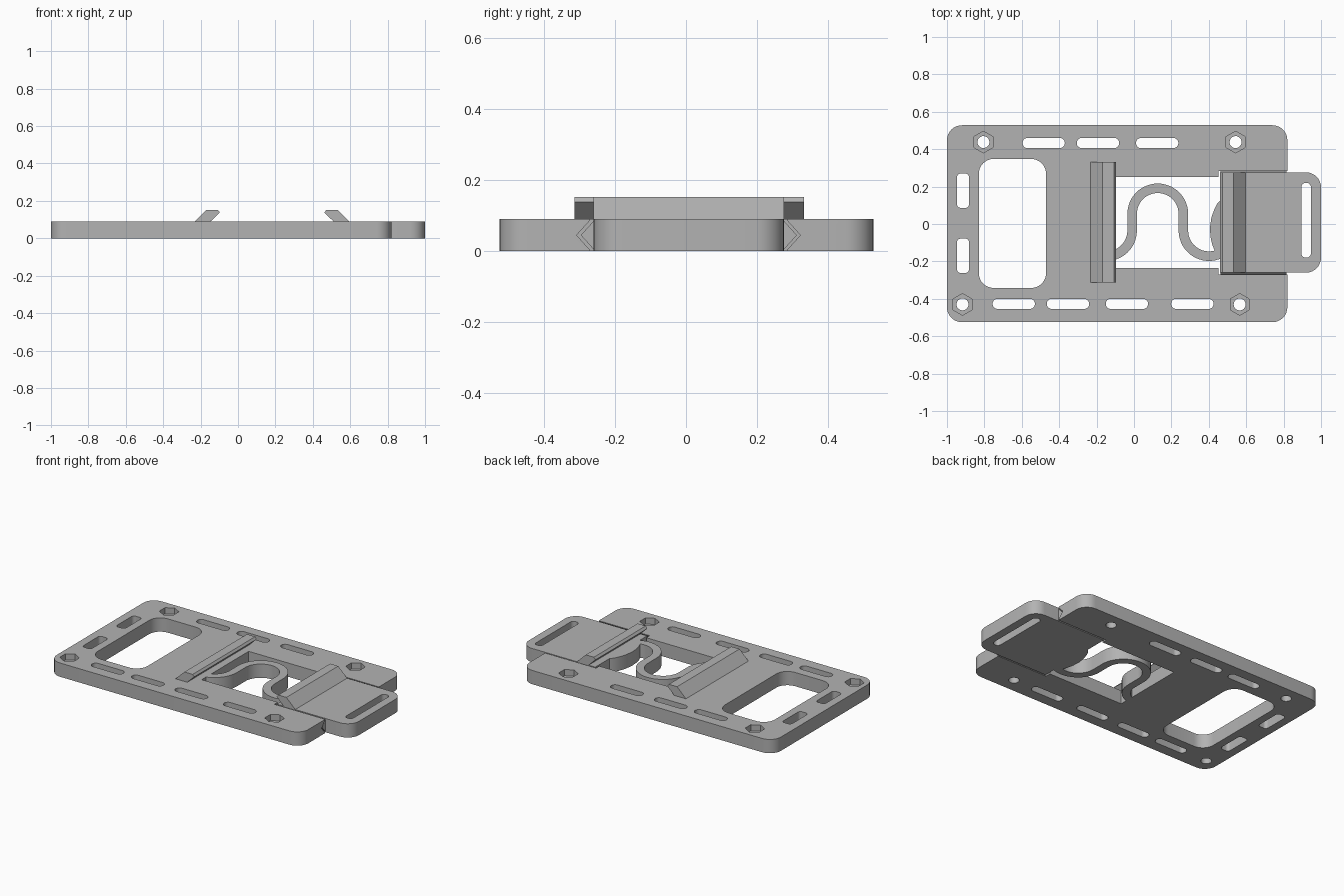
import bpy, bmesh
from math import cos, sin, radians, pi
from mathutils import Vector

cube = bpy.data.objects.get("Cube")
if cube:
    bpy.data.objects.remove(cube, do_unlink=True)

T = 0.09  # plate thickness

grey = bpy.data.materials.new("plain grey")
grey.use_nodes = True
grey.diffuse_color = (0.45, 0.45, 0.45, 1)
grey.node_tree.nodes["Principled BSDF"].inputs["Base Color"].default_value = (0.45, 0.45, 0.45, 1)


def arc(cx, cy, r, a0, a1, n=8):
    """Points on an arc, angles in degrees."""
    return [(cx + r * cos(radians(a0 + (a1 - a0) * i / n)),
             cy + r * sin(radians(a0 + (a1 - a0) * i / n))) for i in range(n + 1)]


def rounded(x0, x1, y0, y1, r_left, r_right):
    """Rectangle outline with its own corner radius at each end."""
    pts = []
    for x, y, sx, sy, r, a in ((x0, y0, 1, 1, r_left, 180), (x1, y0, -1, 1, r_right, 270),
                               (x1, y1, -1, -1, r_right, 0), (x0, y1, 1, -1, r_left, 90)):
        pts += arc(x + sx * r, y + sy * r, r, a, a + 90) if r else [(x, y)]
    return pts


def prism(name, pts, lo, hi, axis="Z"):
    """Extrude an outline along z (x, y), y (x, z) or x (y, z)."""
    place = {"Z": lambda a, b, h: (a, b, h),
             "Y": lambda a, b, h: (a, h, b),
             "X": lambda a, b, h: (h, a, b)}[axis]
    bm = bmesh.new()
    face = bm.faces.new([bm.verts.new(place(a, b, lo)) for a, b in pts])
    ext = bmesh.ops.extrude_face_region(bm, geom=[face])
    moved = [v for v in ext["geom"] if isinstance(v, bmesh.types.BMVert)]
    bmesh.ops.translate(bm, verts=moved, vec=Vector(place(0, 0, hi - lo)))
    bmesh.ops.recalc_face_normals(bm, faces=bm.faces)
    mesh = bpy.data.meshes.new(name)
    bm.to_mesh(mesh)
    bm.free()
    mesh.materials.append(grey)
    obj = bpy.data.objects.new(name, mesh)
    bpy.context.collection.objects.link(obj)
    return obj


def combine(obj, others, operation):
    """Apply booleans in turn and remove the helper objects."""
    for other in others:
        other.hide_render = True
        mod = obj.modifiers.new(operation, "BOOLEAN")
        mod.operation, mod.solver, mod.object = operation, "EXACT", other
    graph = bpy.context.evaluated_depsgraph_get()
    mesh = bpy.data.meshes.new_from_object(obj.evaluated_get(graph))
    obj.modifiers.clear()
    obj.data = mesh
    for other in others:
        bpy.data.objects.remove(other, do_unlink=True)


def through(pts, lo=-0.1):
    return prism("cutter", pts, lo, 0.3)


# Base plate with its large window and spring opening
plate = prism("base_plate", rounded(-1, 0.82, -0.525, 0.528, 0.08, 0.08), 0, T)
cuts = [through(rounded(-0.83, -0.47, -0.342, 0.348, 0.08, 0.08)),
        through(rounded(-0.098, 0.5, -0.235, 0.25, 0, 0))]

# Strap slots along the long and short edges
slot = 0.226
for y, starts in ((0.433, (-0.596, -0.306, 0.011)), (-0.427, (-0.756, -0.466, -0.151, 0.199))):
    for x in starts:
        cuts.append(through(rounded(x, x + slot, y - 0.027, y + 0.027, 0.026, 0.026)))
for y in (0.178, -0.17):
    cuts.append(through(rounded(-0.946, -0.882, y - 0.092, y + 0.092, 0.02, 0.02)))

# Bolt holes with hexagonal nut pockets
for x, y in ((-0.805, 0.438), (0.543, 0.438), (-0.917, -0.43), (0.565, -0.43)):
    cuts.append(through(arc(x, y, 0.032, 0, 345, 23)))
    cuts.append(through(arc(x, y, 0.058, 30, 330, 5), 0.05))

# Slide channel with V grooves
y0, y1, v = -0.27, 0.284, 0.038
channel = [(y0, -0.1), (y0, 0.003), (y0 - v, T / 2), (y0, 0.087), (y0, 0.3),
           (y1, 0.3), (y1, 0.087), (y1 + v, T / 2), (y1, 0.003), (y1, -0.1)]
cuts.append(prism("cutter", channel, 0.452, 1.1, "X"))
combine(plate, cuts, "DIFFERENCE")

# Sliding tab with pull slot and V ridges
s0, s1 = -0.26, 0.276
slider = prism("sliding_tab", rounded(0.463, 1, s0, s1, 0, 0.08), 0, T)
combine(slider, [through(rounded(0.895, 0.946, -0.18, 0.22, 0.024, 0.024))], "DIFFERENCE")
for name, y, side in (("right_ridge", s0, -1), ("left_ridge", s1, 1)):
    prism(name, [(y, 0.005), (y + side * 0.036, T / 2), (y, T - 0.005)], 0.463, 0.815, "X")

# Rounded stop on the inner end of the tab
stop = [(0.463, 0.128), (0.445, 0.11), (0.428, 0.075), (0.414, 0.035), (0.406, -0.02),
        (0.409, -0.07), (0.418, -0.11), (0.434, -0.15), (0.463, -0.165)]
prism("slider_stop", stop, 0, T)

# Overhanging jaws
fixed = [(-0.232, T), (-0.168, 0.152), (-0.108, 0.152), (-0.097, 0.138), (-0.147, T)]
moving = [(0.596, T), (0.532, 0.152), (0.473, 0.152), (0.461, 0.138), (0.511, T)]
prism("fixed_jaw", fixed, -0.314, 0.332, "Y")
prism("moving_jaw", moving, s0, s1, "Y")

# Serpentine spring: offset a centre line to both sides
r, half = 0.137, 0.0255
path = arc(-0.147, -0.035, r, -78, 0, 12)
path += arc(0.127, 0.054, r, 180, 0, 24)
path += arc(0.401, -0.035, r, 180, 295, 16)
path.append((0.475, -0.148))
left, right = [], []
for i, p in enumerate(path):
    a, b = path[max(i - 1, 0)], path[min(i + 1, len(path) - 1)]
    d = (Vector(b) - Vector(a)).normalized() * half
    left.append((p[0] - d.y, p[1] + d.x))
    right.append((p[0] + d.y, p[1] - d.x))
prism("spring", left + right[::-1], 0, T)

# Smooth the curved walls, keep real edges sharp
for obj in bpy.context.scene.objects:
    obj.select_set(obj.type == "MESH")
bpy.context.view_layer.objects.active = plate
bpy.ops.object.shade_smooth_by_angle(angle=pi / 6)
